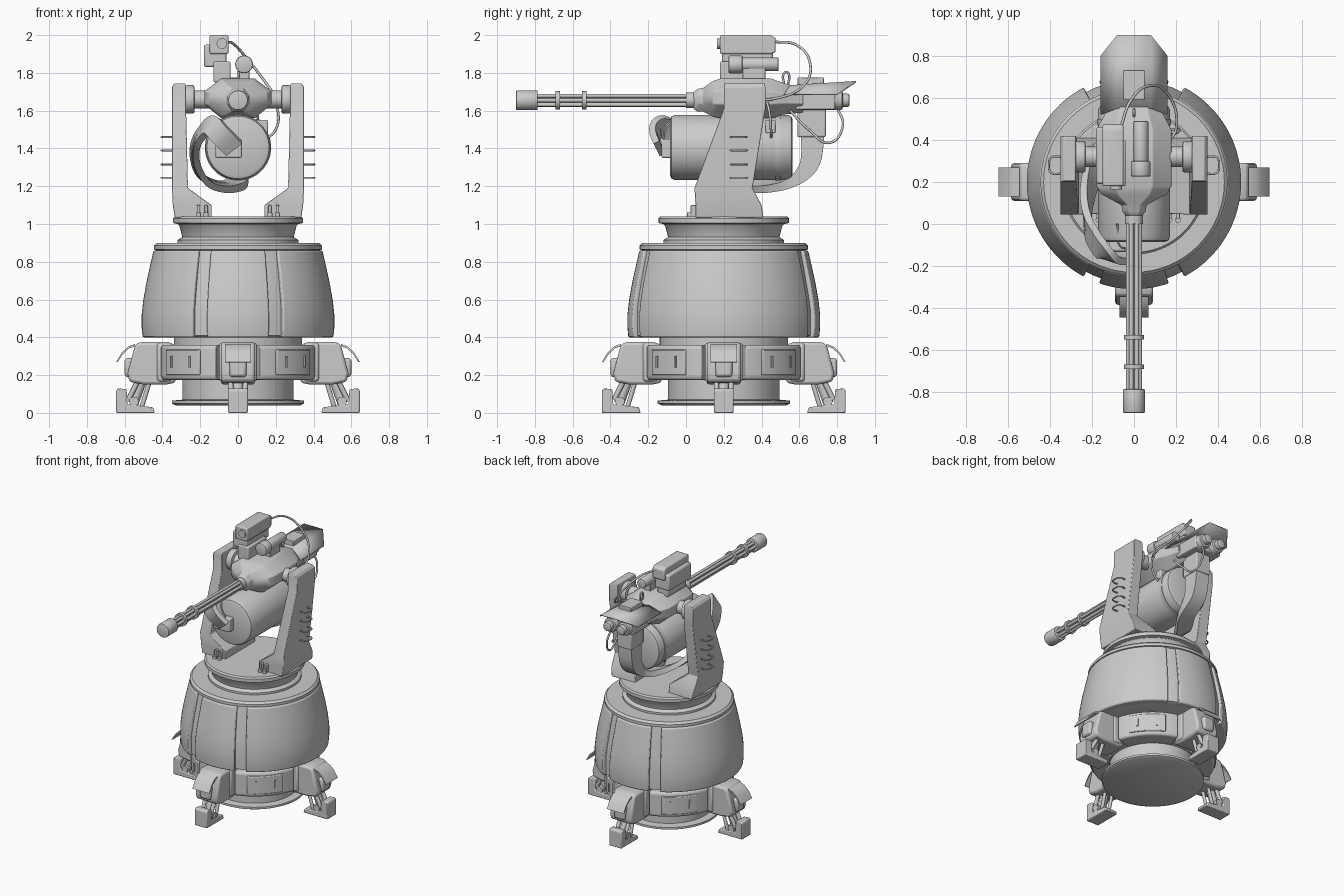
import bpy, bmesh, math
from mathutils import Vector, Matrix

if "Cube" in bpy.data.objects:
    bpy.data.objects.remove(bpy.data.objects["Cube"])

CY = 0.2  # turret axis in y
BASE = Matrix.Translation((0, CY, 0))


def make(name, verts, faces, mat=None, bevel=0, smooth=True):
    bm = bmesh.new()
    vs = [bm.verts.new(v) for v in verts]
    for f in faces:
        bm.faces.new([vs[i] for i in f])
    bmesh.ops.remove_doubles(bm, verts=bm.verts, dist=1e-5)
    bmesh.ops.recalc_face_normals(bm, faces=bm.faces)
    me = bpy.data.meshes.new(name)
    bm.to_mesh(me)
    bm.free()
    if smooth:
        me.shade_smooth()
        me.set_sharp_from_angle(angle=math.radians(32))
    ob = bpy.data.objects.new(name, me)
    bpy.context.collection.objects.link(ob)
    if mat is not None:
        ob.matrix_world = mat
    if bevel:
        m = ob.modifiers.new("bevel", 'BEVEL')
        m.width, m.segments, m.limit_method = bevel, 2, 'ANGLE'
    return ob


def loft(name, rings, mat=None, bevel=0, closed=True, caps=True):
    """Skin a list of equal-length rings of points."""
    n, verts, faces = len(rings[0]), [p for r in rings for p in r], []
    for i in range(len(rings) - 1):
        for j in range(n if closed else n - 1):
            k = (j + 1) % n
            faces.append((i*n + j, i*n + k, (i+1)*n + k, (i+1)*n + j))
    if caps:
        faces += [tuple(range(n)), tuple(range(len(verts) - n, len(verts)))]
    return make(name, verts, faces, mat, bevel)


def box(name, x, y, z, bevel=0.008, mat=None):
    return loft(name, [[(a, y[0], z[0]), (a, y[1], z[0]), (a, y[1], z[1]), (a, y[0], z[1])] for a in x], mat, bevel)


def prism_x(name, prof, x0, x1, mat=None, bevel=0.0):
    return loft(name, [[(x, a, b) for a, b in prof] for x in (x0, x1)], mat, bevel)


def lathe(name, prof, mat=BASE, segs=64):
    """Revolve (r, z) points about z; ends are closed to the axis."""
    prof = [(1e-4, prof[0][1])] + prof + [(1e-4, prof[-1][1])]
    rings = [[(r*math.cos(t), r*math.sin(t), z) for t in (2*math.pi*i/segs for i in range(segs))] for r, z in prof]
    return loft(name, rings, mat)


def sector(name, prof, mid, half, bevel=0.006, steps=20):
    """Closed (r, z) profile swept through an arc around the base axis."""
    rings = []
    for i in range(steps + 1):
        t = math.radians(mid - half + 2*half*i/steps)
        rings.append([(r*math.cos(t), r*math.sin(t), z) for r, z in prof])
    return loft(name, rings, BASE, bevel)


def along(p, d):
    return Matrix.Translation(p) @ Vector(d).to_track_quat('Z', 'Y').to_matrix().to_4x4()


def rod(name, p, q, r, segs=24, edge=0.0):
    p, q = Vector(p), Vector(q)
    h = (q - p).length
    prof = [(r, 0), (r, h)] if not edge else [(r-edge, 0), (r-edge*.3, edge*.3), (r, edge), (r, h-edge), (r-edge*.3, h-edge*.3), (r-edge, h)]
    return lathe(name, prof, along(p, q - p), segs)


def cable(name, pts, r=0.007):
    cu = bpy.data.curves.new(name, 'CURVE')
    cu.dimensions, cu.bevel_depth, cu.bevel_resolution, cu.use_fill_caps = '3D', r, 2, True
    sp = cu.splines.new('BEZIER')
    sp.bezier_points.add(len(pts) - 1)
    for b, p in zip(sp.bezier_points, pts):
        b.co, b.handle_left_type, b.handle_right_type = p, 'AUTO', 'AUTO'
    bpy.context.collection.objects.link(bpy.data.objects.new(name, cu))


# Pedestal, collar, bell core and neck
lathe("pedestal", [(.33, .04), (.35, .05), (.35, .065), (.295, .07), (.295, .18), (.34, .19), (.34, .41)])
lathe("bell_core", [(.46, .40), (.485, .41), (.485, .55), (.475, .62), (.45, .76), (.43, .86), (.445, .865), (.445, .885), (.43, .9)])
lathe("neck", [(.32, .89), (.32, .915), (.295, .93), (.31, .99), (.32, 1.0), (.345, 1.005), (.345, 1.03), (.335, 1.04)])

# Armour panels: wide ones at the sides, narrow ones front and back
panel = [(.44, .4), (.505, .4), (.51, .45), (.51, .52), (.501, .6), (.485, .69), (.465, .78), (.447, .86), (.41, .86)]
for nm, mid, half in (("right", 0, 62), ("left", 180, 62), ("front", -90, 19), ("back", 90, 19)):
    sector(nm + "_armour_panel", panel, mid, half, .008, 32 if half > 30 else 12)

# Ring blocks between the legs, with cover plates and catches
for i in range(4):
    a = 45 + 90*i
    sector("ring_block", [(.3, .175), (.415, .175), (.425, .19), (.425, .345), (.415, .36), (.3, .36)], a, 29)
    sector("ring_cover", [(.41, .2), (.434, .2), (.434, .335), (.41, .335)], a, 17)
    for s in (-9, 9):
        sector("cover_catch", [(.43, .24), (.442, .24), (.442, .3), (.43, .3)], a + s, .8, 0, 2)

# One leg facing -y about the axis, then three turned copies
leg = [prism_x("leg_housing", [(-.33, .16), (-.33, .36), (-.37, .375), (-.52, .375), (-.545, .36), (-.585, .21), (-.575, .165), (-.5, .15), (-.38, .15)], -.09, .09, None, .018),
       box("leg_shoulder", (-.1, .1), (-.43, -.35), (.165, .37), .015),
       box("leg_knuckle", (-.045, .045), (-.6, -.5), (.19, .29), .015),
       prism_x("leg_fender", [(-.545, .365), (-.58, .352), (-.615, .32), (-.645, .27), (-.638, .268), (-.61, .31), (-.576, .342), (-.545, .352)], -.07, .07),
       prism_x("foot", [(-.44, 0), (-.645, 0), (-.645, .12), (-.635, .13), (-.59, .125), (-.585, .045), (-.45, .03)], -.052, .052, None, .006),
       rod("leg_piston", (0, -.5, .2), (0, -.555, .05), .028, 16),
       rod("ankle_pin", (-.05, -.55, .06), (.05, -.55, .06), .025, 16)]
for s in (-1, 1):
    leg += [rod("leg_strut", (s*.04, -.53, .17), (s*.035, -.58, .07), .014, 12),
            rod("leg_brace", (s*.03, -.47, .16), (s*.03, -.51, .03), .012, 12)]
for i in range(4):
    for o in leg:
        c = o if i == 3 else o.copy()
        if i < 3:
            bpy.context.collection.objects.link(c)
        c.matrix_world = BASE @ Matrix.Rotation(math.pi/2*(i + 1), 4, 'Z') @ o.matrix_world

# Yoke arms with rungs, base clamps and trunnions
for s, side in ((-1, "left"), (1, "right")):
    secs = [(1.035, .14, .335, .05, .41), (1.10, .14, .345, .05, .40), (1.19, .265, .35, .045, .352),
            (1.61, .275, .35, .2, .42), (1.725, .275, .35, .2, .42), (1.745, .28, .335, .205, .415)]
    loft(side + "_yoke_arm", [[(s*a, c, z), (s*b, c, z), (s*b, d, z), (s*a, d, z)] for z, a, b, c, d in secs], None, .004)
    for z in (1.245, 1.315, 1.39, 1.46):
        cable(side + "_rung", [(s*.34, .24, z), (s*.395, .245, z), (s*.405, .28, z), (s*.395, .315, z), (s*.34, .32, z)], .005)
    for x in (.16, .2):
        box(side + "_base_clamp", sorted((s*x, s*(x + .018))), (.025, .06), (1.035, 1.1), .004)
        rod(side + "_clamp_bolt", (s*(x + .009), .02, 1.04), (s*(x + .009), .02, 1.06), .014, 12)
    rod(side + "_trunnion", (s*.14, .32, 1.66), (s*.29, .32, 1.66), .048, 32)
    rod(side + "_trunnion_collar", (s*.23, .32, 1.66), (s*.28, .32, 1.66), .075, 32, .01)

# Receiver body: octagonal sections lofted along y
rings = []
for y, h, lo, hi in ((.04, .04, 1.61, 1.70), (.06, .055, 1.595, 1.715), (.09, .06, 1.595, 1.72), (.14, .155, 1.57, 1.755),
                     (.18, .178, 1.56, 1.77), (.45, .178, 1.56, 1.77), (.52, .14, 1.58, 1.745), (.62, .12, 1.59, 1.72)):
    a, b = lo + (hi - lo)*.35, lo + (hi - lo)*.68
    rings.append([(-h, y, a), (-h*.5, y, lo), (h*.5, y, lo), (h, y, a), (h, y, b), (h*.5, y, hi), (-h*.5, y, hi), (-h, y, b)])
loft("receiver", rings, None, .004)
box("receiver_tail", (-.11, .11), (.58, .79), (1.605, 1.7))
for s in (-1, 1):
    rod("tail_motor", (s*.056, .55, 1.655), (s*.056, .83, 1.655), .052, 32, .012)
    rod("motor_cap", (s*.056, .82, 1.655), (s*.056, .865, 1.655), .035, 24, .01)

# Folded rear roof plate with its small hatch
top = [[(-.16, .52, 1.69), (-.08, .55, 1.735), (.08, .55, 1.735), (.16, .52, 1.69)],
       [(-.16, .80, 1.69), (-.08, .9, 1.757), (.08, .9, 1.757), (.16, .80, 1.69)]]
roof = loft("rear_roof", top, None, 0, False, False)
roof.modifiers.new("thickness", 'SOLIDIFY').thickness = .008
box("roof_hatch", (-.05, .05), (.59, .73), (1.73, 1.775), .004)
cable("lifting_eye", [(0, .52, 1.74), (0, .515, 1.79), (0, .53, 1.805), (0, .545, 1.79), (0, .54, 1.74)], .006)

# Rotary barrel cluster
BZ = 1.655
for i in range(6):
    t = math.pi/3*i
    x, z = .027*math.cos(t), BZ + .027*math.sin(t)
    rod("barrel", (x, -.85, z), (x, .07, z), .011, 12)
rod("barrel_spindle", (0, -.85, BZ), (0, .07, BZ), .014, 12)
for y in (-.69, -.55):
    rod("barrel_clamp", (0, y, BZ), (0, y + .022, BZ), .048, 32)
rod("muzzle_shroud", (0, -.9, BZ), (0, -.785, BZ), .052, 32, .006)
rod("barrel_root", (0, .0, BZ), (0, .07, BZ), .042, 32)

# Ammunition drum, feeder box and hanger
rod("ammo_drum", (0, -.085, 1.405), (0, .565, 1.405), .172, 64, .025)
rod("drum_band", (0, .47, 1.405), (0, .5, 1.405), .176, 64)
box("drum_feeder", (-.12, .02), (-.13, -.07), (1.35, 1.45))
box("drum_hanger", (-.07, .07), (.2, .46), (1.5, 1.6))
box("drum_latch", (.09, .16), (.42, .475), (1.48, 1.55))

# Feed chute: rectangular section swept round the drum and up the rear
path = [(-.02, -.14, 1.40, .035), (-.09, -.165, 1.47, .035), (-.15, -.13, 1.52, .035), (-.215, -.02, 1.44, .035),
        (-.225, .12, 1.34, .035), (-.18, .28, 1.24, .035), (-.09, .42, 1.2, .04), (-.01, .55, 1.215, .05),
        (0, .65, 1.31, .1), (0, .67, 1.45, .12), (0, .665, 1.58, .12)]
path = [Vector(p) for p in path]
fine = []
for i in range(len(path) - 1):
    p0, p1, p2, p3 = path[max(i-1, 0)], path[i], path[i+1], path[min(i+2, len(path)-1)]
    for k in range(6):
        t = k/6
        fine.append(.5*(2*p1 + (p2-p0)*t + (2*p0-5*p1+4*p2-p3)*t*t + (3*p1-p0-3*p2+p3)*t**3))
fine.append(path[-1])
rings = []
for i, p in enumerate(fine):
    q = p.to_3d()
    tan = (fine[min(i+1, len(fine)-1)] - fine[max(i-1, 0)]).to_3d().normalized()
    n = q - Vector((0, min(max(q.y, -.05), .5), 1.42))
    w = tan.cross(n).normalized()
    n = w.cross(tan)*p.w/2
    w *= .055
    rings.append([q + w + n, q - w + n, q - w - n, q + w - n])
loft("feed_chute", rings)
box("chute_head", (-.06, .06), (.59, .74), (1.46, 1.63))

# Sight camera, spotlight and mounts
box("sight_mount", (-.13, -.04), (.18, .40), (1.75, 1.86))
box("camera_body", (-.18, -.06), (.19, .46), (1.83, 1.95), .012)
prism_x("camera_hood", [(.18, 1.9), (.18, 2.0), (.45, 2.0), (.475, 1.985), (.475, 1.91), (.45, 1.9)], -.15, -.05, None, .008)
rod("camera_lens", (-.085, .165, 1.955), (-.085, .2, 1.955), .028, 24)
rod("spotlight", (.032, .26, 1.845), (.032, .49, 1.845), .036, 32, .006)
rod("spotlight_head", (.032, .225, 1.845), (.032, .3, 1.845), .047, 32, .008)
box("spotlight_mount", (.005, .06), (.3, .42), (1.76, 1.83), .004)

# Cables
cable("camera_cable", [(-.06, .47, 1.965), (-.02, .58, 1.95), (.06, .655, 1.86), (.16, .62, 1.73), (.2, .45, 1.66), (.17, .4, 1.66)])
cable("drum_cable", [(.17, .42, 1.67), (.21, .44, 1.6), (.2, .45, 1.5), (.15, .45, 1.45)])
cable("tail_cable", [(.1, .55, 1.6), (.11, .65, 1.5), (.1, .76, 1.43), (.08, .83, 1.52), (.06, .8, 1.62)])
cable("feeder_cable", [(-.08, .0, 1.57), (-.07, -.1, 1.52), (-.02, -.12, 1.45)], .005)
